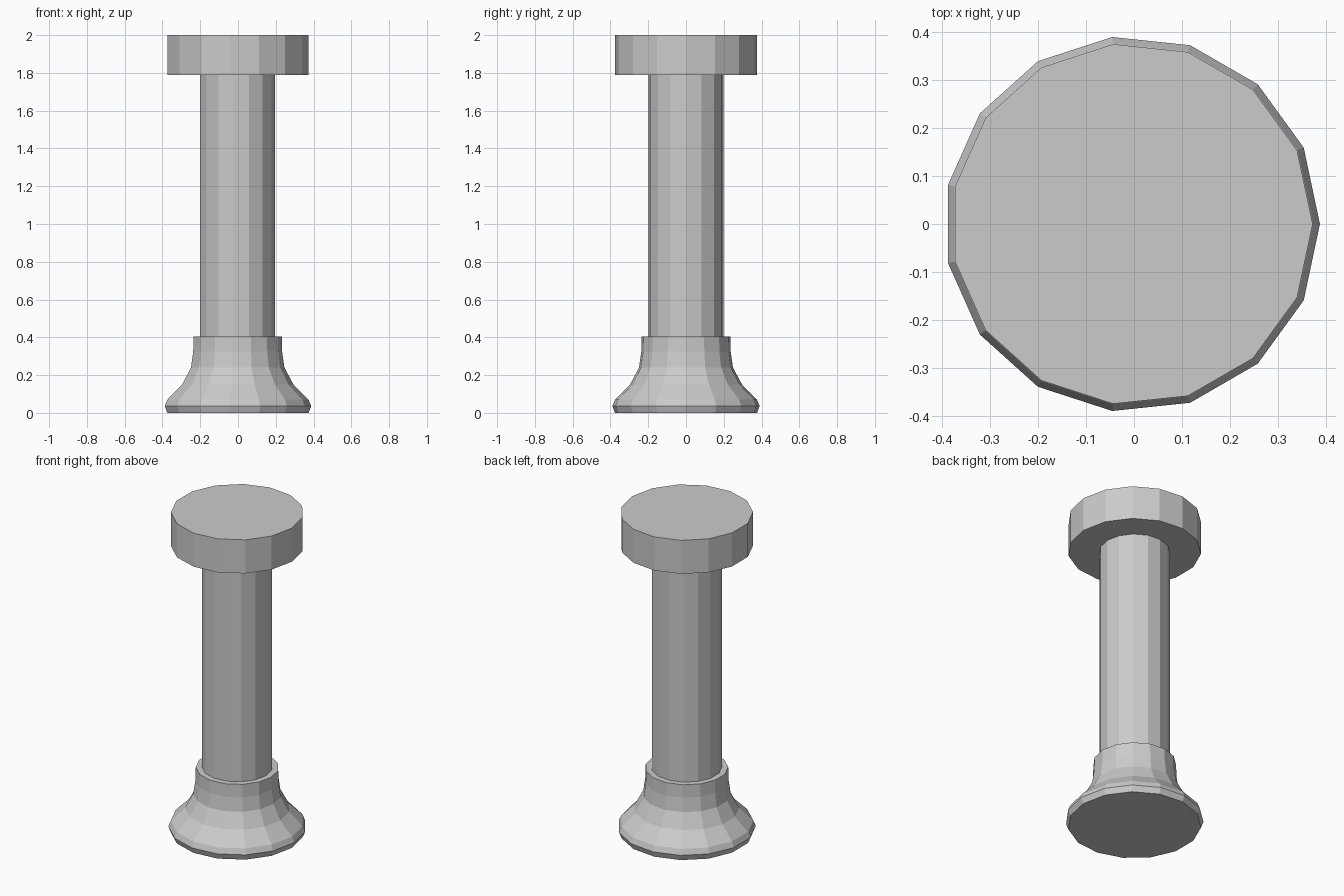
import bpy, bmesh
from math import cos, sin, tau

if "Cube" in bpy.data.objects:
    bpy.data.objects.remove(bpy.data.objects["Cube"])

SIDES = 15
X_OFF = -0.0043  # odd-sided ring: shift so the bounds are centred


def lathe(name, profile):
    """Closed flat-faced solid turned from (radius, z) points, bottom to top."""
    bm = bmesh.new()
    rings = [[bm.verts.new((X_OFF + r * cos(tau * i / SIDES), r * sin(tau * i / SIDES), z))
              for i in range(SIDES)] for r, z in profile]
    for low, high in zip(rings, rings[1:]):
        for i in range(SIDES):
            j = (i + 1) % SIDES
            bm.faces.new((low[i], low[j], high[j], high[i]))
    bm.faces.new(rings[0][::-1])
    bm.faces.new(rings[-1])
    mesh = bpy.data.meshes.new(name)
    bm.to_mesh(mesh)
    bm.free()
    obj = bpy.data.objects.new(name, mesh)
    bpy.context.collection.objects.link(obj)
    return obj


# Flared foot with a small bottom chamfer and a collar on top
lathe("flared_base", [(0.378, 0), (0.392, 0.036), (0.378, 0.07), (0.298, 0.15),
                      (0.250, 0.24), (0.238, 0.325), (0.236, 0.405)])
# Straight column
lathe("shaft", [(0.20, 0.405), (0.20, 1.79)])
# Flat disc on top
lathe("top_cap", [(0.377, 1.79), (0.377, 2.0)])
